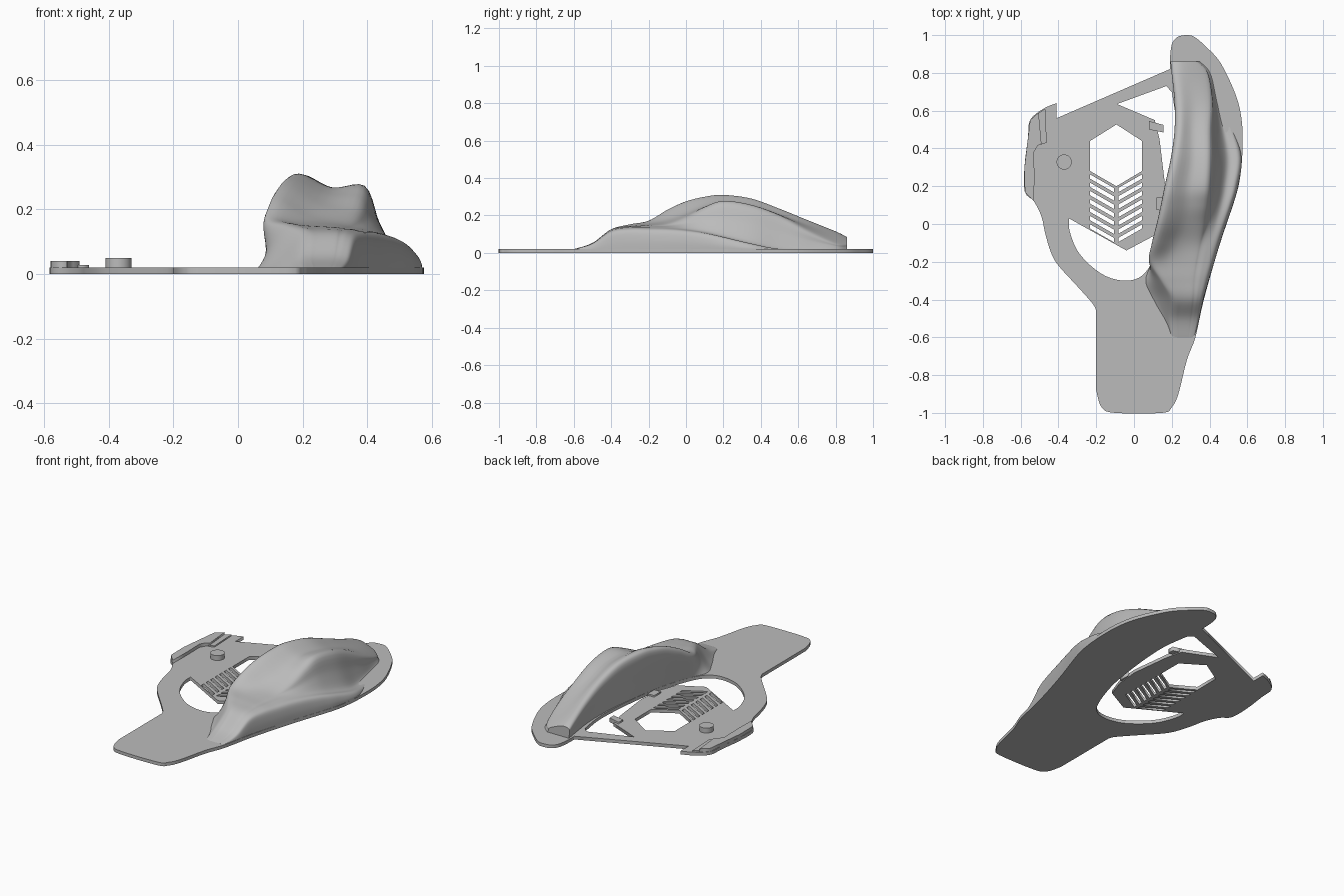
import bpy, bmesh, math

if "Cube" in bpy.data.objects:
    bpy.data.objects.remove(bpy.data.objects["Cube"])

grey = bpy.data.materials.new("plain grey")
grey.diffuse_color = (0.5, 0.5, 0.5, 1)
grey.use_nodes = True
grey.node_tree.nodes["Principled BSDF"].inputs["Base Color"].default_value = grey.diffuse_color


def smooth(pts, n):
    """Catmull-Rom curve through tuples of any length."""
    out = []
    last = len(pts) - 1
    for i in range(last):
        p0, p1, p2, p3 = (pts[max(i - 1, 0)], pts[i], pts[i + 1], pts[min(i + 2, last)])
        for k in range(n):
            t = k / n
            out.append(tuple(
                0.5 * (2 * b + (c - a) * t + (2 * a - 5 * b + 4 * c - d) * t * t
                       + (3 * b - a - 3 * c + d) * t ** 3)
                for a, b, c, d in zip(p0, p1, p2, p3)))
    return out + [pts[-1]]


def activate(ob):
    bpy.ops.object.select_all(action='DESELECT')
    ob.select_set(True)
    bpy.context.view_layer.objects.active = ob


def slab(name, loops, z0, z1):
    """Flat plate: first loop is the outline, the others are holes."""
    cu = bpy.data.curves.new(name, 'CURVE')
    cu.dimensions = '2D'
    cu.fill_mode = 'BOTH'
    cu.extrude = (z1 - z0) / 2
    for loop in loops:
        sp = cu.splines.new('POLY')
        sp.points.add(len(loop) - 1)
        for p, (x, y) in zip(sp.points, loop):
            p.co = (x, y, 0, 1)
        sp.use_cyclic_u = True
    ob = bpy.data.objects.new(name, cu)
    bpy.context.collection.objects.link(ob)
    ob.location.z = (z0 + z1) / 2
    cu.materials.append(grey)
    activate(ob)
    bpy.ops.object.convert(target='MESH')
    return bpy.context.object


# Base plate outline: tongue and right side, then strut corner, then left side
right_side = [(-.2, -.88), (-.172, -.97), (-.1, -1), (.15, -1), (.2, -.97), (.235, -.9),
              (.28, -.72), (.325, -.6), (.37, -.4), (.45, -.12), (.54, .15), (.566, .28),
              (.575, .42), (.57, .55), (.54, .68), (.46, .85), (.38, .94), (.32, .99),
              (.28, 1), (.23, .99), (.2, .95), (.19, .87), (.19, .82)]
left_side = [(-.41, .64), (-.48, .61), (-.55, .55), (-.562, .45), (-.58, .3), (-.578, .17),
             (-.53, .12), (-.49, .04), (-.47, -.05), (-.44, -.15), (-.4, -.22),
             (-.3, -.33), (-.22, -.42), (-.2, -.46)]
outline = smooth(right_side, 4) + [(-.41, .56)] + smooth(left_side, 4)

# Opening around the inner panel: curved bowl and channel beside the hump, then panel edge
bowl = [(-.345, .03), (-.34, -.04), (-.3, -.14), (-.23, -.22), (-.14, -.28), (-.04, -.3),
        (.04, -.275), (.1, -.19), (.165, 0), (.2, .2), (.22, .4), (.222, .55), (.2, .7)]
panel_edge = [(.17, .73), (-.09, .635), (.11, .55), (.135, .45), (.165, .2), (.15, .05),
              (.11, -.06), (-.04, -.14)]
opening = smooth(bowl, 5) + panel_edge

# Hexagonal window and chevron vent slots
window = [(-.093, .527), (.042, .44), (.042, .28), (-.093, .2), (-.232, .28), (-.232, .44)]
slots = []
for i in range(7):
    y = .252 - i * .044
    for s in (-1, 1):
        xo, xi = -.095 + s * .138, -.095 + s * .012
        slots.append([(xo, y - .012), (xi, y - .084), (xi, y - .061), (xo, y + .011)])

slab("base_plate", [outline, opening, window] + slots, 0, .02)

# Raised lip on the left, with a lower step beside it
lip = [(-.578, .17), (-.53, .12), (-.527, .25), (-.53, .38), (-.51, .415), (-.49, .425),
       (-.505, .59), (-.55, .55), (-.562, .45), (-.58, .3)]
slab("side_lip", [lip], .01, .04)
slab("side_lip_step", [[(-.495, .42), (-.462, .43), (-.47, .61), (-.51, .585)]], .01, .028)

# Small clips on the inner panel
slab("upper_clip", [[(.08, .545), (.155, .525), (.155, .485), (.08, .5)]], .005, .03)
slab("lower_clip", [[(.12, .075), (.165, .075), (.165, .14), (.12, .14)]], .005, .03)

# Round peg
bpy.ops.mesh.primitive_cylinder_add(vertices=40, radius=.04, depth=.045,
                                    location=(-.37, .328, .0275))
peg = bpy.context.object
peg.name = "peg"
peg.data.materials.append(grey)
bpy.ops.object.shade_smooth_by_angle(angle=math.radians(35))

# Hump stations: y, base x, left ridge x z, valley x z, right ridge x z, shelf z, outer x
stations = [
    (-.60, .19, .20, .02, .24, .02, .28, .02, .02, .322),
    (-.50, .135, .19, .053, .24, .053, .29, .053, .05, .345),
    (-.40, .085, .185, .125, .25, .125, .30, .125, .118, .367),
    (-.30, .05, .13, .152, .22, .146, .30, .142, .135, .395),
    (-.20, .10, .08, .172, .19, .157, .31, .147, .136, .425),
    (-.10, .14, .095, .23, .22, .18, .33, .157, .135, .455),
    (0, .17, .12, .275, .26, .215, .36, .19, .128, .488),
    (.10, .19, .142, .30, .28, .25, .38, .24, .115, .522),
    (.20, .205, .162, .31, .29, .268, .39, .273, .093, .55),
    (.35, .225, .195, .29, .31, .25, .40, .25, .055, .568),
    (.50, .235, .215, .236, .31, .205, .40, .195, .024, .525),
    (.65, .23, .215, .175, .31, .15, .405, .118, .02, .465),
    (.80, .21, .20, .115, .285, .10, .38, .055, .018, .425),
    (.86, .20, .195, .085, .26, .08, .33, .05, .015, .37),
]


def section(row):
    """Cross-section from the inner wall foot over both ridges to the outer wall foot."""
    y, xb, xl, zl, xv, zv, xr, zr, zs, xo = row
    xs = xr + (xo - xr) * .55
    pts = [(xb, .004), (xb + (xl - xb) * .45, zl * .35), (xl, zl * .86),
           (xl + .03, zl), (xv, zv), (xr, zr), (xr + (xs - xr) * .45, zr * .45 + zs * .55),
           (xs, zs), (xo - (xo - xs) * .25, zs * .88), (xo, zs * .5), (xo, .004)]
    return [(x, y, max(z, .004)) for x, z in smooth(pts, 5)]


bm = bmesh.new()
rings = [[bm.verts.new(p) for p in section(r)] for r in smooth(stations, 6)]
for a, b in zip(rings, rings[1:]):
    n = len(a)
    for i in range(n):
        j = (i + 1) % n
        bm.faces.new((a[i], a[j], b[j], b[i]))
bm.faces.new(rings[0])
bm.faces.new(rings[-1])
bmesh.ops.recalc_face_normals(bm, faces=bm.faces)
me = bpy.data.meshes.new("palm_hump")
bm.to_mesh(me)
bm.free()
me.materials.append(grey)
hump = bpy.data.objects.new("palm_hump", me)
bpy.context.collection.objects.link(hump)
activate(hump)
bpy.ops.object.shade_smooth_by_angle(angle=math.radians(40))
